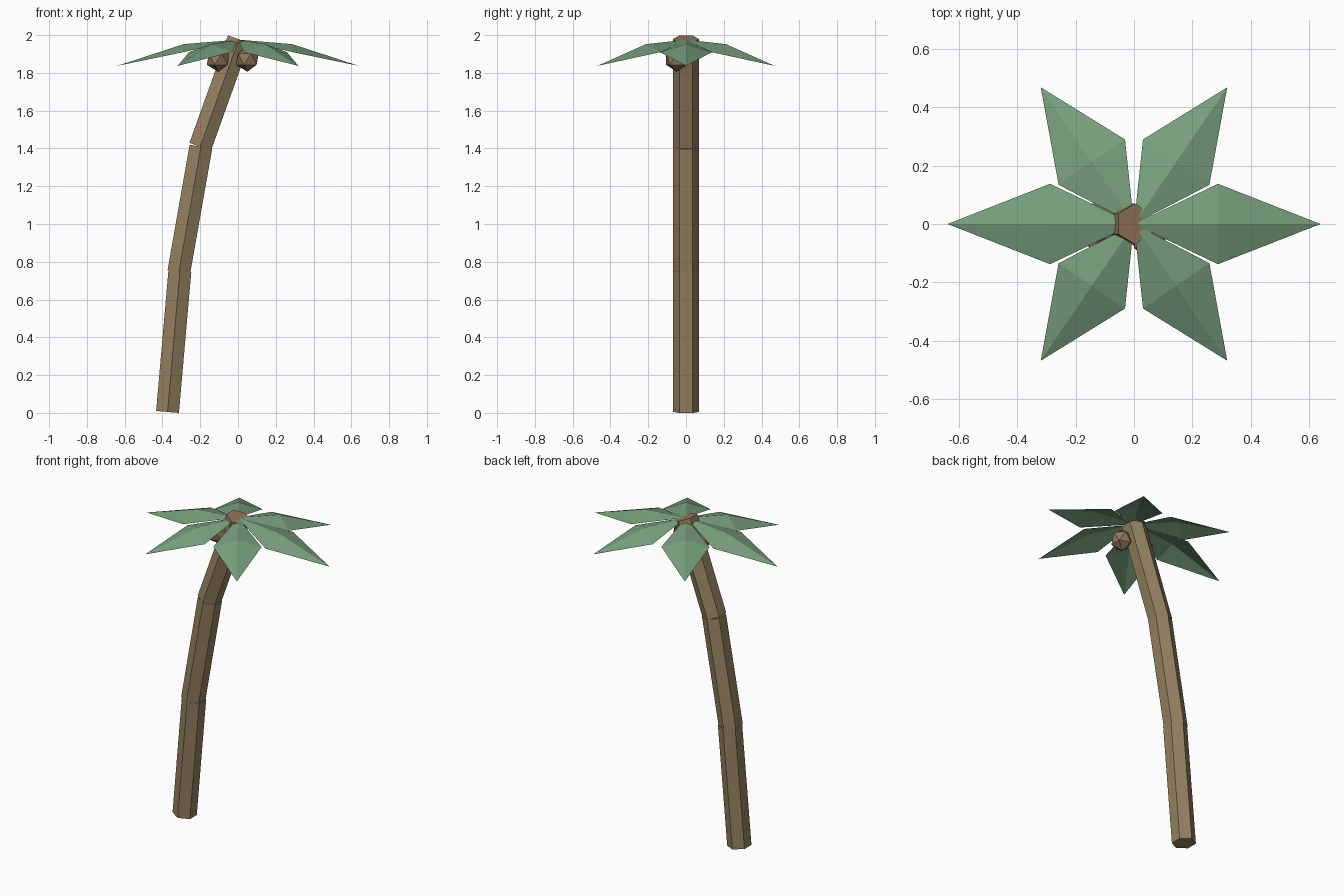
import bpy, bmesh, math
from mathutils import Vector, Matrix

if "Cube" in bpy.data.objects:
    bpy.data.objects.remove(bpy.data.objects["Cube"])


def material(name, rgb):
    m = bpy.data.materials.new(name)
    m.diffuse_color = (*rgb, 1)
    m.use_nodes = True
    m.node_tree.nodes["Principled BSDF"].inputs["Base Color"].default_value = m.diffuse_color
    return m


BARK = material("bark brown", (0.296, 0.216, 0.117))
NUT = material("coconut brown", (0.287, 0.185, 0.100))
LEAF = material("leaf green", (0.188, 0.345, 0.205))


def add_object(name, bm, *mats):
    me = bpy.data.meshes.new(name)
    bm.to_mesh(me)
    bm.free()
    for m in mats:
        me.materials.append(m)
    ob = bpy.data.objects.new(name, me)
    bpy.context.collection.objects.link(ob)
    return ob


# Trunk: three six-sided prisms, each leaning further towards +x
def trunk_section(name, base, top, lean, is_top=False):
    base, top = Vector(base), Vector(top)
    bm = bmesh.new()
    length = (top - base).length
    tilt = Matrix.Rotation(math.radians(lean), 4, 'Y')
    rings = []
    for z in (0, length):
        rings.append([bm.verts.new(base + tilt @ Vector(
            (0.07 * math.sin(i * math.pi / 3), -0.07 * math.cos(i * math.pi / 3), z)))
            for i in range(6)])
    low, high = rings
    for i in range(6):
        j = (i + 1) % 6
        bm.faces.new((low[i], low[j], high[j], high[i]))
    bm.faces.new(low[::-1])
    cap = bm.faces.new(high)
    if is_top:
        cap.material_index = 1
    add_object(name, bm, BARK, NUT)


trunk_section("trunk_lower", (-0.373, 0, 0.005), (-0.308, 0, 0.752), 5)
trunk_section("trunk_middle", (-0.313, 0, 0.747), (-0.197, 0, 1.409), 10)
trunk_section("trunk_upper", (-0.200, 0, 1.409), (0.001, 0, 1.979), 19.7, True)


# Fronds: folded diamonds drooping from the crown
def frond(index, angle, mid, length):
    bm = bmesh.new()
    pts = [(0, 0, 1.976), (mid, -0.138, 1.91), (length, 0, 1.837),
           (mid, 0.138, 1.91), (mid, 0, 1.952)]
    turn = Matrix.Rotation(math.radians(angle), 4, 'Z')
    root, right, tip, left, ridge = [bm.verts.new(turn @ Vector(p)) for p in pts]
    for a, b in ((root, right), (right, tip), (tip, left), (left, root)):
        bm.faces.new((a, b, ridge))
    add_object(f"frond_{index}", bm, LEAF)


for i, angle in enumerate((0, 55.7, 124.3, 180, 235.7, 304.3)):
    if angle % 180 == 0:
        frond(i + 1, angle, 0.288, 0.64)
    else:
        frond(i + 1, angle, 0.257, 0.568)

# Coconuts hanging at the front of the crown
for side, x in (("left", -0.105), ("right", 0.050)):
    bm = bmesh.new()
    bmesh.ops.create_icosphere(bm, subdivisions=1, radius=0.067,
                               matrix=Matrix.Translation((x, -0.049, 1.873)))
    add_object(f"coconut_{side}", bm, NUT)
